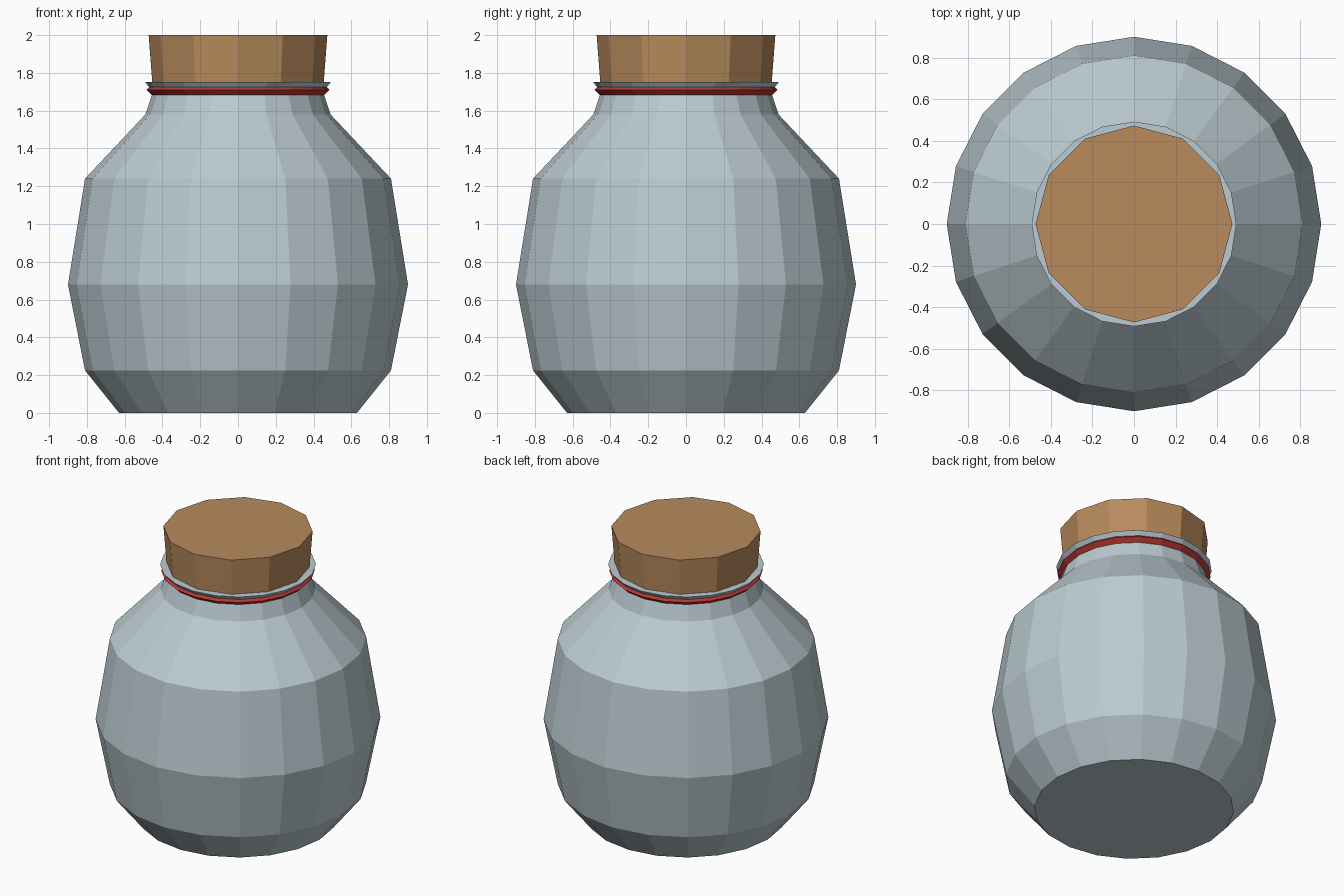
import bpy, math

cube = bpy.data.objects.get("Cube")
if cube:
    bpy.data.objects.remove(cube, do_unlink=True)


def material(name, color):
    mat = bpy.data.materials.new(name)
    mat.use_nodes = True
    mat.diffuse_color = (*color, 1)
    mat.node_tree.nodes["Principled BSDF"].inputs["Base Color"].default_value = (*color, 1)
    return mat


def lathe(name, profile, sides, mat, ring=False):
    """Spin (radius, height) points; ends are capped unless it is a closed ring."""
    verts = []
    for r, z in profile:
        for i in range(sides):
            a = math.tau * i / sides
            verts.append((r * math.cos(a), r * math.sin(a), z))
    n = len(profile)
    faces = []
    for k in range(n if ring else n - 1):
        lo, hi = k * sides, (k + 1) % n * sides
        for i in range(sides):
            j = (i + 1) % sides
            faces.append((lo + i, lo + j, hi + j, hi + i))
    if not ring:
        faces.append(tuple(reversed(range(sides))))
        faces.append(tuple(range((n - 1) * sides, n * sides)))
    mesh = bpy.data.meshes.new(name)
    mesh.from_pydata(verts, [], faces)
    mesh.materials.append(mat)
    obj = bpy.data.objects.new(name, mesh)
    bpy.context.collection.objects.link(obj)
    return obj


glass = material("pale blue grey", (0.50, 0.60, 0.64))
cork = material("cork brown", (0.48, 0.26, 0.11))
red = material("cord red", (0.48, 0.04, 0.035))

# Jar body with neck and flared lip
lathe("jar_body", [(0.63, 0), (0.81, 0.225), (0.90, 0.68), (0.81, 1.24),
                   (0.49, 1.58), (0.45, 1.70), (0.492, 1.752)], 20, glass)

# Tapered stopper, set slightly into the neck
lathe("stopper", [(0.45, 1.70), (0.473, 2.0)], 12, cork)

# Cord tied under the lip
lathe("neck_cord", [(0.455, 1.682), (0.485, 1.71), (0.46, 1.735), (0.43, 1.71)], 20, red, ring=True)
